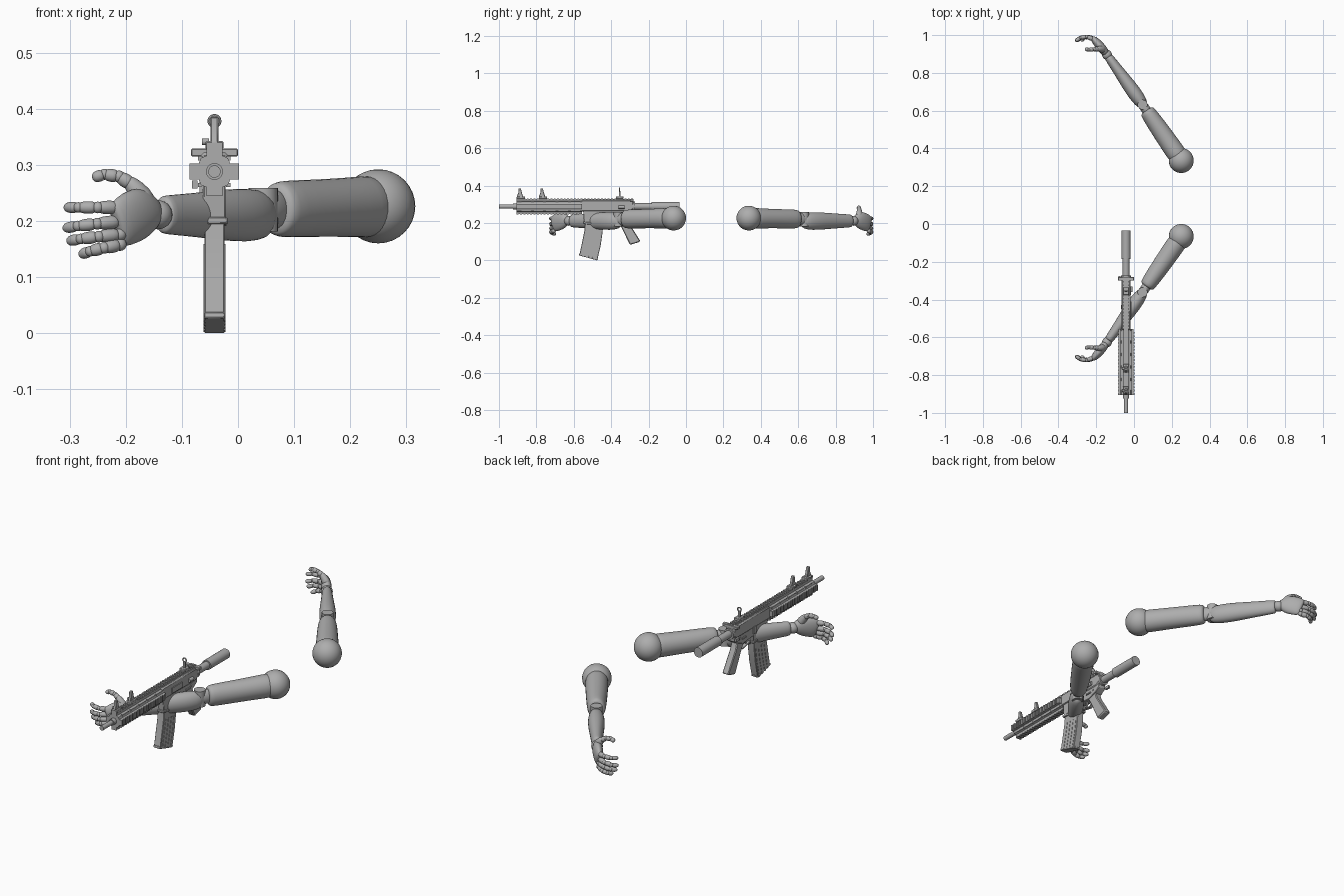
import bpy, bmesh, math
from mathutils import Vector, Matrix

if "Cube" in bpy.data.objects:
    bpy.data.objects.remove(bpy.data.objects["Cube"], do_unlink=True)

grey = bpy.data.materials.new("plain grey")
grey.use_nodes = True
grey.diffuse_color = (0.42, 0.42, 0.42, 1)
grey.node_tree.nodes["Principled BSDF"].inputs["Base Color"].default_value = (0.42, 0.42, 0.42, 1)

GX, GZ = -0.042, 0.288      # bore axis of the rifle
arm_parts, hard_parts = [], []


def finish(name, bm, group, smooth=False):
    bmesh.ops.recalc_face_normals(bm, faces=bm.faces)
    for f in bm.faces:
        f.smooth = smooth
    me = bpy.data.meshes.new(name)
    bm.to_mesh(me)
    bm.free()
    me.materials.append(grey)
    ob = bpy.data.objects.new(name, me)
    bpy.context.collection.objects.link(ob)
    group.append(ob)
    return ob


def loft(name, path, radii, sides=16, levels=1):
    """Smooth limb: elliptical rings (side, vertical) along a path."""
    pts = [Vector(p) for p in path]
    bm = bmesh.new()
    rings = []
    for i, p in enumerate(pts):
        t = (pts[min(i + 1, len(pts) - 1)] - pts[max(i - 1, 0)]).normalized()
        side = t.cross(Vector((0, 0, 1))).normalized()
        up = side.cross(t)
        a, b = radii[i]
        ring = []
        for k in range(sides):
            w = math.tau * k / sides
            ring.append(bm.verts.new(p + side * a * math.cos(w) + up * b * math.sin(w)))
        rings.append(ring)
    for r, s in zip(rings, rings[1:]):
        for k in range(sides):
            j = (k + 1) % sides
            bm.faces.new((r[k], r[j], s[j], s[k]))
    bm.faces.new(rings[0])
    bm.faces.new(rings[-1])
    ob = finish(name, bm, arm_parts, True)
    ob.modifiers.new("round", "SUBSURF").levels = levels
    ob.modifiers["round"].render_levels = levels
    return ob


def limb(name, a, b, stations):
    """Straight loft; stations are (fraction, side radius, vertical radius)."""
    a, b = Vector(a), Vector(b)
    return loft(name, [a.lerp(b, s[0]) for s in stations], [s[1:] for s in stations])


def ball(name, centre, r, seg=16):
    bm = bmesh.new()
    bmesh.ops.create_uvsphere(bm, u_segments=seg * 2, v_segments=seg, radius=r,
                              matrix=Matrix.Translation(centre))
    return finish(name, bm, arm_parts, True)


def cylinder(name, centre, r, length, axis="Y", group=hard_parts, seg=24):
    bm = bmesh.new()
    turn = {"X": Matrix.Rotation(math.pi / 2, 4, "Y"), "Z": Matrix(),
            "Y": Matrix.Rotation(math.pi / 2, 4, "X")}[axis]
    bmesh.ops.create_cone(bm, cap_ends=True, segments=seg, radius1=r, radius2=r,
                          depth=length, matrix=Matrix.Translation(centre) @ turn)
    return finish(name, bm, group)


def tube(name, y0, y1, r, seg=24):
    return cylinder(name, (GX, (y0 + y1) / 2, GZ), r, y1 - y0, seg=seg)


def prism(name, profile, half, x=GX, bevel=0.002):
    """Side outline in (y, z) extruded across x."""
    bm = bmesh.new()
    face = bm.faces.new([bm.verts.new((x - half, y, z)) for y, z in profile])
    out = bmesh.ops.extrude_face_region(bm, geom=[face])["geom"]
    bmesh.ops.translate(bm, vec=(2 * half, 0, 0),
                        verts=[v for v in out if isinstance(v, bmesh.types.BMVert)])
    ob = finish(name, bm, hard_parts)
    if bevel:
        ob.modifiers.new("edge", "BEVEL").width = bevel
    return ob


def box(name, y0, y1, z0, z1, half, x=GX, bevel=0.0):
    return prism(name, [(y0, z0), (y1, z0), (y1, z1), (y0, z1)], half, x, bevel)


def repeat(ob, count, step):
    m = ob.modifiers.new("row", "ARRAY")
    m.count = count
    m.use_relative_offset = False
    m.use_constant_offset = True
    m.constant_offset_displace = (0, step, 0)


# ---- arm: shoulder, upper arm, elbow, forearm ----
shoulder, elbow, wrist = (0.25, -0.066, 0.226), (0.045, -0.362, 0.22), (-0.135, -0.615, 0.211)
ball("shoulder_ball", shoulder, 0.066)
limb("upper_arm", shoulder, elbow, [(0.04, .045, .05), (0.08, .053, .057), (0.25, .052, .054),
     (0.55, .049, .052), (0.8, .044, .052), (0.88, .04, .05), (0.9, .03, .038)])
limb("elbow_link", shoulder, elbow, [(0.8, .026, .036), (0.95, .026, .036), (1.08, .024, .034)])
cylinder("elbow_hinge", elbow, 0.026, 0.078, "Z", arm_parts)
limb("forearm", (0.055, -0.35, 0.21), wrist, [(0, .018, .03), (0.05, .031, .043), (0.2, .039, .049),
     (0.4, .038, .047), (0.65, .031, .041), (0.92, .025, .036), (0.99, .024, .035), (1, .018, .027)])

# ---- hand: wrist joint, palm, fingers, thumb ----
ball("wrist_ball", (-0.143, -0.626, 0.211), 0.026)
loft("palm", [(-.146, -.63, .211), (-.15, -.635, .212), (-.168, -.658, .216),
              (-.195, -.69, .205), (-.212, -.708, .193), (-.216, -.712, .191)],
     [(.016, .02), (.021, .028), (.025, .049), (.023, .049), (.017, .044), (.01, .035)])


def digit(name, pts, r):
    """Three tapering segments with ball joints between them."""
    pts = [Vector(p) for p in pts]
    for i, (a, b) in enumerate(zip(pts, pts[1:])):
        s = r * (1 - 0.09 * i)
        ball(f"{name}_joint_{i + 1}", a, s * 0.92, 8)
        limb(f"{name}_segment_{i + 1}", a, b,
             [(0.08, s * .6, s * .6), (0.22, s, s), (0.6, s, s), (0.88, s * .9, s * .9), (1.1, s * .4, s * .4)])


for name, z, reach, drop in (("index", .224, 1, 0), ("middle", .199, 1.02, .004),
                             ("ring", .176, .95, .004), ("little", .158, .72, .006)):
    curl = [(0, 0), (-.04, -.014), (-.074, -.01), (-.097, .008)]
    digit(name + "_finger", [(-.21 + dx * reach, -.707 + dy, z - drop * i)
                             for i, (dx, dy) in enumerate(curl)], .0125)
loft("thumb_base", [(-.16, -.65, .225), (-.172, -.658, .245), (-.192, -.657, .268), (-.2, -.656, .275)],
     [(.02, .02), (.019, .021), (.014, .014), (.008, .008)])
digit("thumb", [(-.188, -.657, .264), (-.212, -.655, .279), (-.238, -.653, .283), (-.258, -.656, .277)], .013)

# ---- second arm, mirrored across y ----
for ob in list(arm_parts):
    twin = ob.copy()
    twin.data = ob.data.copy()
    twin.data.transform(Matrix.Translation((0, 0.27, 0)) @ Matrix.Scale(-1, 4, (0, 1, 0)))
    twin.data.flip_normals()
    twin.name = "rear_" + ob.name
    bpy.context.collection.objects.link(twin)
    if ob.name == "elbow_hinge":
        hard_parts += [ob, twin]

# ---- rifle: barrel, handguard, rails ----
tube("barrel", -1.0, -0.55, 0.011)
tube("muzzle_collar", -0.925, -0.9, 0.015)
tube("handguard_core", -0.905, -0.555, 0.034, 8)
for name, dx, dz in (("top", 0, 1), ("bottom", 0, -1), ("left", 1, 0), ("right", -1, 0)):
    x, z = GX + dx * .034, GZ + dz * .034
    wide = .014
    hx, hz = (wide, .006) if dz else (.006, wide)
    box(f"{name}_rail", -0.905, -0.28 if name == "top" else -0.555, z - hz, z + hz, hx, x)
    x, z = GX + dx * .0405, GZ + dz * .0405
    hx, hz = (wide, .0035) if dz else (.0035, wide)
    tooth = box(f"{name}_rail_teeth", -0.905, -0.895, z - hz, z + hz, hx, x)
    repeat(tooth, 35 if name == "top" else 19, 0.018)
for s in (-1, 1):
    for dz in (-1, 1):
        slot = box("handguard_rib", -0.88, -0.83, GZ + dz * .024 - .004, GZ + dz * .024 + .004,
                   .004, GX + s * .025)
        repeat(slot, 5, 0.066)

# ---- receivers, magazine well, controls ----
prism("upper_receiver", [(-.56, .322), (-.28, .322), (-.28, .275), (-.3, .262), (-.56, .262)], .024, bevel=.005)
prism("lower_receiver", [(-.55, .268), (-.285, .268), (-.285, .25), (-.31, .232), (-.36, .215),
      (-.435, .222), (-.435, .187), (-.545, .197)], .02)
prism("magazine_well_lip", [(-.55, .207), (-.432, .197), (-.432, .185), (-.55, .195)], .023)
box("ejection_port_cover", -.49, -.41, .272, .298, .003, GX + .025)
cylinder("forward_assist", (GX + .026, -.345, .285), .009, .03)
for s in (-1, 1):
    cylinder("receiver_pin", (GX + s * .02, -.33, .25), .006, .006, "X")
    box("selector_lever", -.375, -.345, .24, .247, .003, GX + s * .022)
box("bolt_catch", -.45, -.43, .235, .27, .003, GX - .024)
box("charging_handle", -.3, -.28, .315, .329, .042, bevel=.002)
box("charging_latch", -.3, -.275, .258, .272, .005, GX - .035)

# ---- magazine with side and back ribs ----
front_edge = [(-.57, .027), (-.555, .1), (-.543, .16), (-.538, .22)]
back_edge = [(-.475, 0), (-.456, .08), (-.446, .15), (-.441, .22)]
prism("magazine", front_edge + back_edge[::-1], .018)


def across(i, f):
    (a, b), (c, d) = front_edge[i], back_edge[i]
    return a + (c - a) * f, b + (d - b) * f


for f in (.2, .42, .64, .86):
    strip = [across(i, f - .05) for i in range(3)] + [across(i, f + .05) for i in (2, 1, 0)]
    prism("magazine_rib", strip, .0195, bevel=0)
prism("magazine_floor", [(-.573, .027), (-.473, 0), (-.471, .01), (-.571, .038)], .0185)

# ---- grip and trigger ----
prism("pistol_grip", [(-.372, .222), (-.315, .232), (-.305, .2), (-.245, .104), (-.25, .098),
      (-.297, .084), (-.302, .088), (-.352, .19)], .017, bevel=.006)
prism("trigger_guard", [(-.438, .192), (-.37, .178), (-.352, .19), (-.357, .194), (-.37, .184),
      (-.438, .198)], .008, bevel=0)
prism("trigger", [(-.4, .22), (-.39, .22), (-.392, .205), (-.403, .192), (-.407, .194), (-.4, .206)], .004, bevel=0)

# ---- stock tube ----
tube("buffer_tube", -.285, -.18, .018)
tube("stock_sleeve", -.185, -.035, .024)
tube("stock_ring", -.285, -.272, .026)

# ---- sights ----
for i, y in enumerate((-.905, -.787)):
    box(f"sight_base_{i + 1}", y, y + .045, .328, .342, .016, bevel=.002)
    prism(f"sight_post_{i + 1}", [(y, .34), (y + .035, .34), (y + .028, .36), (y + .022, .385),
          (y + .01, .385), (y + .008, .36)], .007)
    cylinder(f"sight_knob_{i + 1}", (GX - .016, y + .022, .341), .006, .012, "X", seg=12)
box("rear_sight_base", -.375, -.335, .328, .342, .016, bevel=.002)
box("rear_sight_stem", -.359, -.351, .34, .37, .006)
bpy.ops.mesh.primitive_torus_add(location=(GX, -.355, .378), rotation=(math.pi / 2, 0, 0),
                                 major_radius=.0095, minor_radius=.003,
                                 major_segments=20, minor_segments=8)
aperture = bpy.context.object
aperture.name = "rear_sight_ring"
aperture.data.materials.append(grey)
hard_parts.append(aperture)

# ---- shading with sharp edges on the hard parts ----
bpy.ops.object.select_all(action="DESELECT")
for ob in hard_parts:
    ob.select_set(True)
bpy.context.view_layer.objects.active = hard_parts[0]
bpy.ops.object.shade_smooth_by_angle(angle=math.radians(32))
